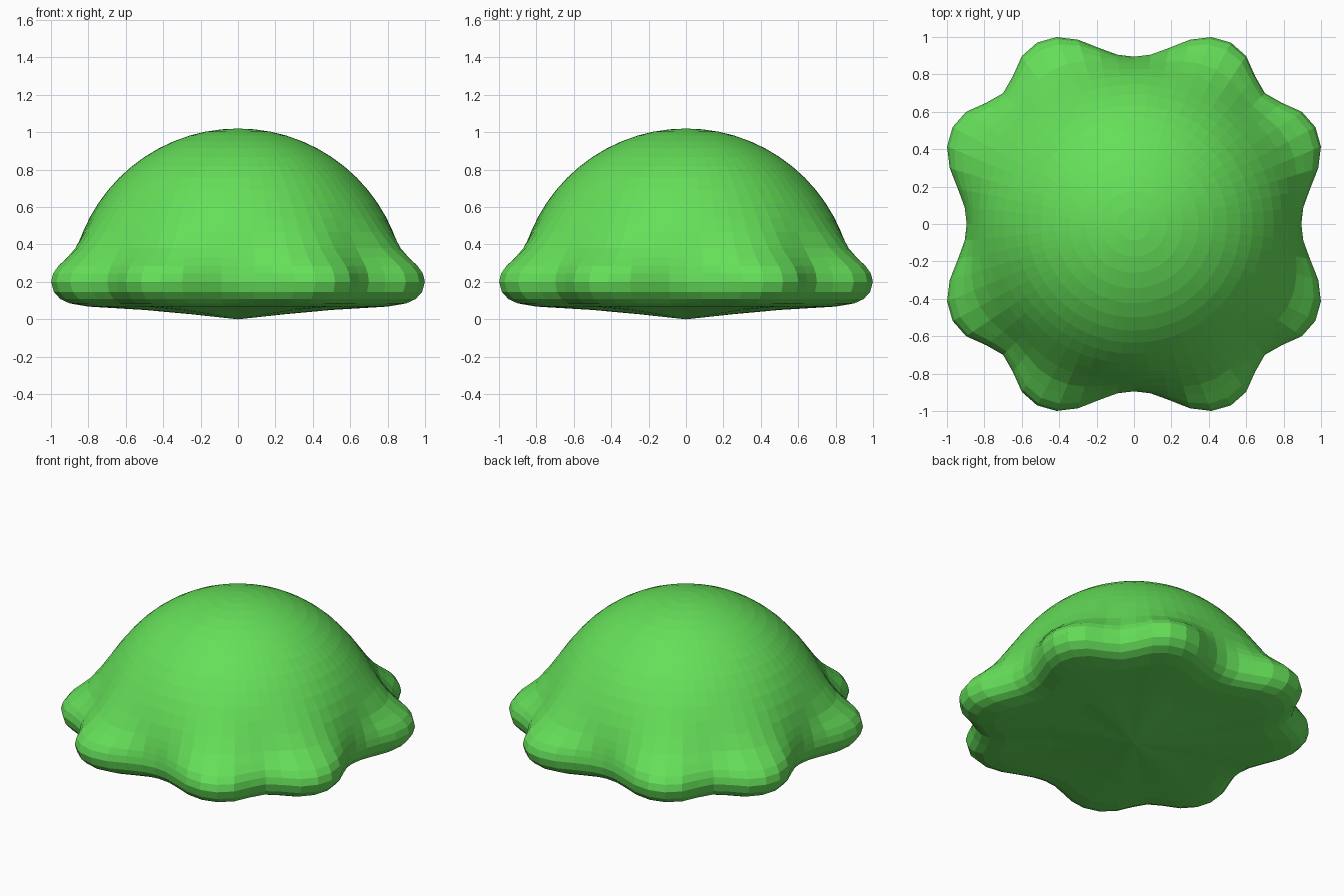
import bpy, bmesh, math

if "Cube" in bpy.data.objects:
    bpy.data.objects.remove(bpy.data.objects["Cube"])

SEGMENTS = 64
RADIUS, CENTRE_Z, TOP = 0.898, 0.122, 1.02

# Outline radius over one eighth turn, from a side's middle to its corner
outline = [0.895, 0.91, 0.96, 1.03, 1.082, 1.10, 1.08, 1.022, 0.99]

# How strongly the lobes bulge at each height above the rim
bulge = [(0.20, 1.0), (0.25, 0.96), (0.29, 0.82), (0.34, 0.54),
         (0.38, 0.36), (0.46, 0.17), (0.55, 0.06), (0.66, 0.0)]

# Underside: fraction of the outline radius, height
underside = [(0.25, 0.027), (0.5, 0.05), (0.8, 0.068), (0.9, 0.085),
             (0.95, 0.108), (0.985, 0.147)]


def lobe(seg):
    k = seg % 16
    return outline[min(k, 16 - k)]


def bulge_at(z):
    for (z0, b0), (z1, b1) in zip(bulge, bulge[1:]):
        if z <= z1:
            return b0 + (b1 - b0) * (z - z0) / (z1 - z0)
    return 0.0


# Rings from the bottom to the top, each a list of radii and a height
rings = [([f * lobe(s) for s in range(SEGMENTS)], z) for f, z in underside]
heights = [0.20, 0.245, 0.285, 0.33, 0.38]
heights += [CENTRE_Z + RADIUS * math.sin(math.radians(5.625 * i)) for i in range(4, 16)]
for z in heights:
    r = math.sqrt(RADIUS ** 2 - (z - CENTRE_Z) ** 2)
    b = bulge_at(z)
    rings.append(([r + b * (lobe(s) - 0.895) for s in range(SEGMENTS)], z))

# Lobed dome body
bm = bmesh.new()
loops = []
for radii, z in rings:
    loops.append([bm.verts.new((r * math.cos(2 * math.pi * s / SEGMENTS),
                                r * math.sin(2 * math.pi * s / SEGMENTS), z))
                  for s, r in enumerate(radii)])
bottom = bm.verts.new((0, 0, 0))
top = bm.verts.new((0, 0, TOP))
for s in range(SEGMENTS):
    t = (s + 1) % SEGMENTS
    for a, b in zip(loops, loops[1:]):
        bm.faces.new((a[s], a[t], b[t], b[s]))
    bm.faces.new((bottom, loops[0][t], loops[0][s]))
    bm.faces.new((top, loops[-1][s], loops[-1][t]))

mesh = bpy.data.meshes.new("lobed_dome")
bm.to_mesh(mesh)
bm.free()
dome = bpy.data.objects.new("lobed_dome", mesh)
bpy.context.collection.objects.link(dome)

green = bpy.data.materials.new("leaf green")
green.diffuse_color = (0.13, 0.74, 0.10, 1)
green.use_nodes = True
green.node_tree.nodes["Principled BSDF"].inputs["Base Color"].default_value = green.diffuse_color
mesh.materials.append(green)
